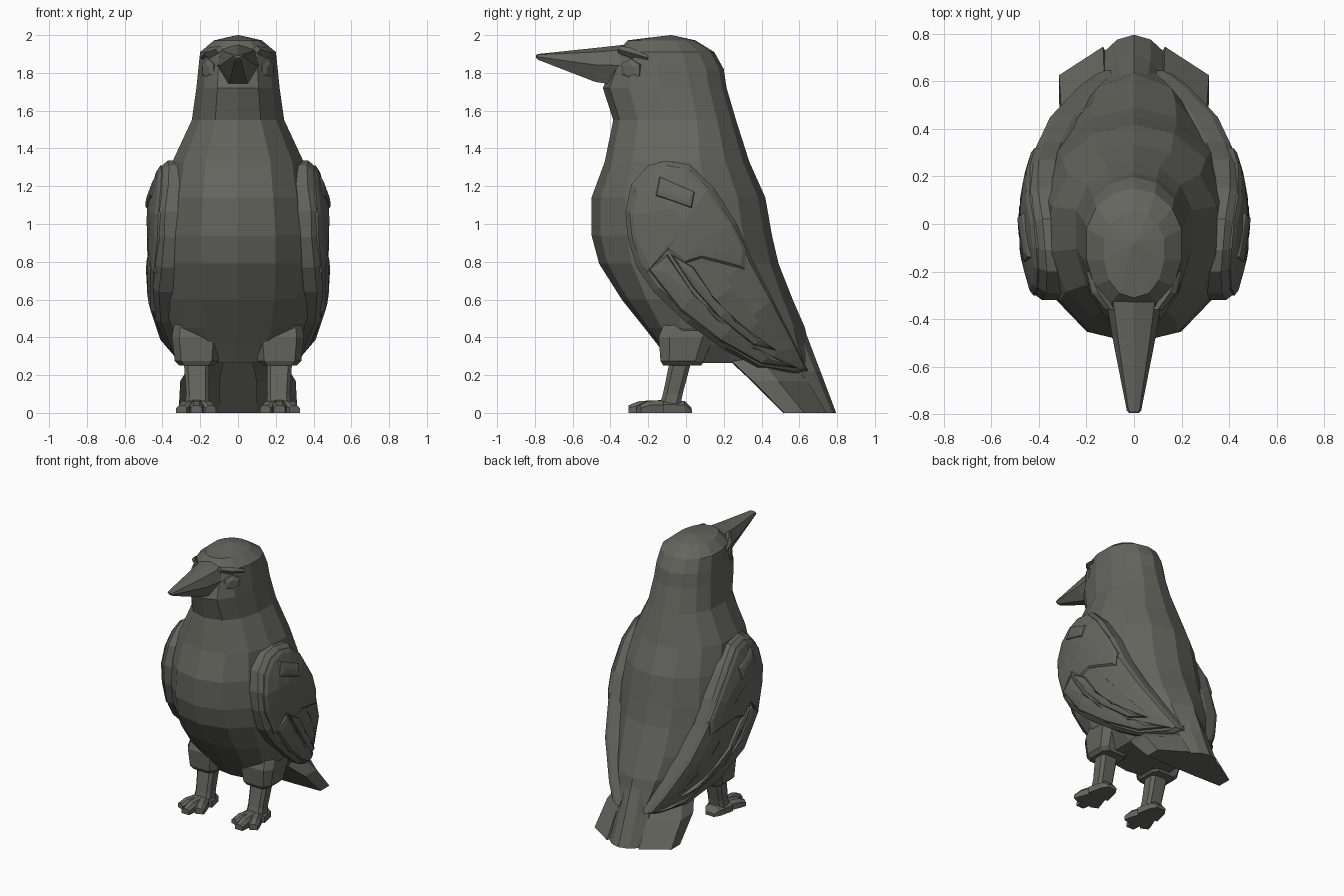
import bpy, bmesh, math
from mathutils import Vector

if "Cube" in bpy.data.objects:
    bpy.data.objects.remove(bpy.data.objects["Cube"])

mat = bpy.data.materials.new("dark_feather")
mat.diffuse_color = (0.13, 0.13, 0.115, 1)
mat.use_nodes = True
mat.node_tree.nodes["Principled BSDF"].inputs["Base Color"].default_value = mat.diffuse_color


def loft(name, rings, mirror=False, cap=True):
    """Skin a list of equal-length point rings, flat shaded."""
    bm = bmesh.new()
    rows = [[bm.verts.new(p) for p in r] for r in rings]
    n = len(rows[0])
    for a, b in zip(rows, rows[1:]):
        for i in range(n):
            j = (i + 1) % n
            bm.faces.new((a[i], a[j], b[j], b[i]))
    if cap:
        bm.faces.new(rows[0])
        bm.faces.new(rows[-1])
    bmesh.ops.remove_doubles(bm, verts=bm.verts, dist=0.0005)
    bmesh.ops.recalc_face_normals(bm, faces=bm.faces)
    me = bpy.data.meshes.new(name)
    bm.to_mesh(me)
    bm.free()
    ob = bpy.data.objects.new(name, me)
    bpy.context.collection.objects.link(ob)
    me.materials.append(mat)
    if mirror:
        ob.modifiers.new("mirror", 'MIRROR').use_mirror_merge = False
    return ob


def body_ring(z, w, yf, yb, yw, n=14):
    pts = []
    for k in range(n):
        a = 2 * math.pi * k / n
        s, c = math.sin(a), math.cos(a)
        e = 0.87 if c > 0 else 1.0
        x = w * math.copysign(abs(s) ** e, s)
        y = yw - abs(c) ** e * (yw - yf) if c > 0 else yw + abs(c) * (yb - yw)
        pts.append((x, y, z))
    return pts


# Head, neck and body in one skin: z, half width, front, back, widest y
body = [(2.0, .005, -.085, -.075, -.08), (1.972, .13, -.31, .05, -.09),
        (1.91, .205, -.36, .15, -.07), (1.82, .215, -.4, .2, -.05),
        (1.72, .225, -.44, .215, -.03), (1.55, .25, -.385, .265, 0),
        (1.33, .355, -.43, .335, 0), (1.14, .385, -.5, .42, .03),
        (.94, .41, -.5, .455, .05), (.79, .41, -.46, .49, .05),
        (.6, .40, -.34, .565, .05), (.45, .36, -.22, .63, .05),
        (.36, .31, -.15, .65, .08), (.265, .24, -.08, .68, .12)]
loft("body", [body_ring(*r) for r in body])

# Beak: y, half width, low z, high z
beak = [(-.25, .135, 1.71, 1.96), (-.36, .11, 1.735, 1.945),
        (-.48, .09, 1.752, 1.932), (-.785, .03, 1.87, 1.9), (-.795, .018, 1.88, 1.893)]
loft("beak", [[(0, y, h), (w * .75, y, h - (h - l) * .12), (w, y, l + (h - l) * .5),
               (w * .5, y, l), (-w * .5, y, l), (-w, y, l + (h - l) * .5),
               (-w * .75, y, h - (h - l) * .12)] for y, w, l, h in beak])


# Eyes: low faceted lozenges lying on the sides of the face
def eye_ring(r, d):
    nrm = Vector((.84, -.54, 0))
    tan = Vector((.54, .84, 0))
    return [Vector((.16, -.295, 1.815)) + nrm * d + tan * r * 1.1 * math.cos(k * math.pi / 3 + .5)
            + Vector((0, 0, r * math.sin(k * math.pi / 3 + .5))) for k in range(6)]


loft("eye", [eye_ring(.065, -.05), eye_ring(.06, .0), eye_ring(.032, .012)], True)


# Brow: wedge shading the eye
def brow_ring(x, y, z, r):
    return [(x + r, y, z), (x, y, z + r), (x - r, y, z), (x, y, z - r)]


loft("brow", [brow_ring(.1, -.36, 1.925, .02), brow_ring(.15, -.29, 1.905, .028),
              brow_ring(.185, -.2, 1.88, .015)], True)


# Wings: curved shell described by outward distance at each (y, z)
def wing_x(y, z):
    x = .475 - .5 * y * y
    if z < .75:
        x -= .4 * (.75 - z) ** 2
    if z > 1.1:
        x -= .25 * (z - 1.1)
    return x


def wing_layer(name, outline, a, b, lift, thick, rim):
    """Rounded shell over an outline, closing on the spine a-b."""
    a, b = Vector(a), Vector(b)
    d = b - a

    def ring(s, off):
        out = []
        for p in map(Vector, outline):
            t = min(1, max(0, (p - a).dot(d) / d.length_squared))
            q = (a + d * t).lerp(p, s)
            out.append((wing_x(q.x, q.y) + off, q.x, q.y))
        return out
    loft(name, [ring(0, lift - thick), ring(.9, lift - thick), ring(1, lift - thick * .75),
                ring(1, lift - rim), ring(.9, lift), ring(.5, lift + .004),
                ring(0, lift + .006)], True, False)


wing_layer("wing", [(-.11, 1.335), (-.2, 1.31), (-.29, 1.21), (-.32, 1.07), (-.31, .93),
                    (-.26, .77), (-.17, .64), (0, .48), (.2, .335), (.38, .24), (.58, .21),
                    (.645, .225), (.59, .34), (.46, .6), (.345, .82), (.27, 1.0),
                    (.15, 1.19), (.02, 1.315)], (-.05, 1.05), (.5, .33), -.012, .13, .025)
wing_layer("wing_coverts", [(-.1, 1.31), (-.19, 1.28), (-.27, 1.19), (-.3, 1.05),
                            (-.285, .92), (-.21, .74), (-.1, .86), (-.01, .79), (.08, .82),
                            (.16, .8), (.31, .76), (.32, .86), (.25, 1.0), (.12, 1.19),
                            (.01, 1.29)], (-.08, 1.08), (.12, .93), .003, .05, .01)
feathers = [
    ([(-.2, .76), (-.1, .84), (.03, .64), (.17, .48), (.35, .34), (.6, .235), (.4, .26),
      (.18, .38), (-.03, .54)], (-.1, .74), (.45, .28)),
    ([(-.08, .84), (.04, .77), (.14, .62), (.26, .48), (.48, .33), (.36, .36), (.18, .5),
      (.04, .66)], (-.02, .77), (.38, .38)),
]
for outline, a, b in feathers:
    wing_layer("wing_feather", outline, a, b, .006, .05, .012)
wing_layer("shoulder_tab", [(-.14, 1.25), (-.16, 1.15), (.03, 1.085), (.045, 1.17)],
           (-.11, 1.19), (.0, 1.14), .014, .04, .006)


# Tail: tapering sections of (height, width scale, forward shift), cut level at the ground
def tail(name, foot, levels, mirror):
    loft(name, [[(x * s, y - f - (.79 - y) * z * 1.7, z) for x, y in foot]
                for z, s, f in levels], mirror)


tail("tail_centre", [(0, .795), (.07, .775), (.13, .72), (.12, .515), (-.12, .515),
                     (-.13, .72), (-.07, .775)],
     [(0, 1, 0), (.22, .98, .085), (.4, .85, .155), (.6, .5, .25)], False)
tail("tail_side", [(.1, .69), (.13, .745), (.315, .625), (.315, .52), (.1, .515)],
     [(0, 1, 0), (.17, .97, .09), (.3, .7, .17)], True)


# Legs: stacked eight-sided sections at x, y, z with half sizes
def sections(name, data):
    shape = [(.7, -1), (1, -.6), (1, .6), (.7, 1), (-.7, 1), (-1, .6), (-1, -.6), (-.7, -1)]
    loft(name, [[(x + u * hx, y + v * hy, z) for u, v in shape] for x, y, z, hx, hy in data], True)


sections("thigh", [(.22, -.02, .25, .09, .1), (.22, -.02, .275, .115, .115),
                   (.22, .0, .4, .13, .145), (.22, .06, .52, .11, .16)])
sections("shank", [(.215, -.085, .04, .065, .055), (.215, -.07, .1, .06, .052),
                   (.22, -.025, .29, .068, .058)])


# Feet: three front toes and a heel, each a tapered block
def toe(name, start, end, w0, w1, h0, h1):
    a, b = Vector(start), Vector(end)
    side = Vector((-(b - a).y, (b - a).x)).normalized()

    def ring(t, w, h):
        c = a.lerp(b, t)
        return [(*(c + side * (w * s)), z) for s, z in
                ((-1, 0), (1, 0), (1, h * .65), (.5, h), (-.5, h), (-1, h * .65))]
    loft(name, [ring(0, w0, h0), ring(.75, (w0 + w1) / 2, h0 * .9), ring(1, w1, h1)], True)


for tip in ((.143, -.25), (.22, -.305), (.3, -.25)):
    toe("toe", (.217, -.07), tip, .042, .03, .07, .04)
toe("heel", (.217, -.12), (.215, .03), .085, .035, .07, .025)
